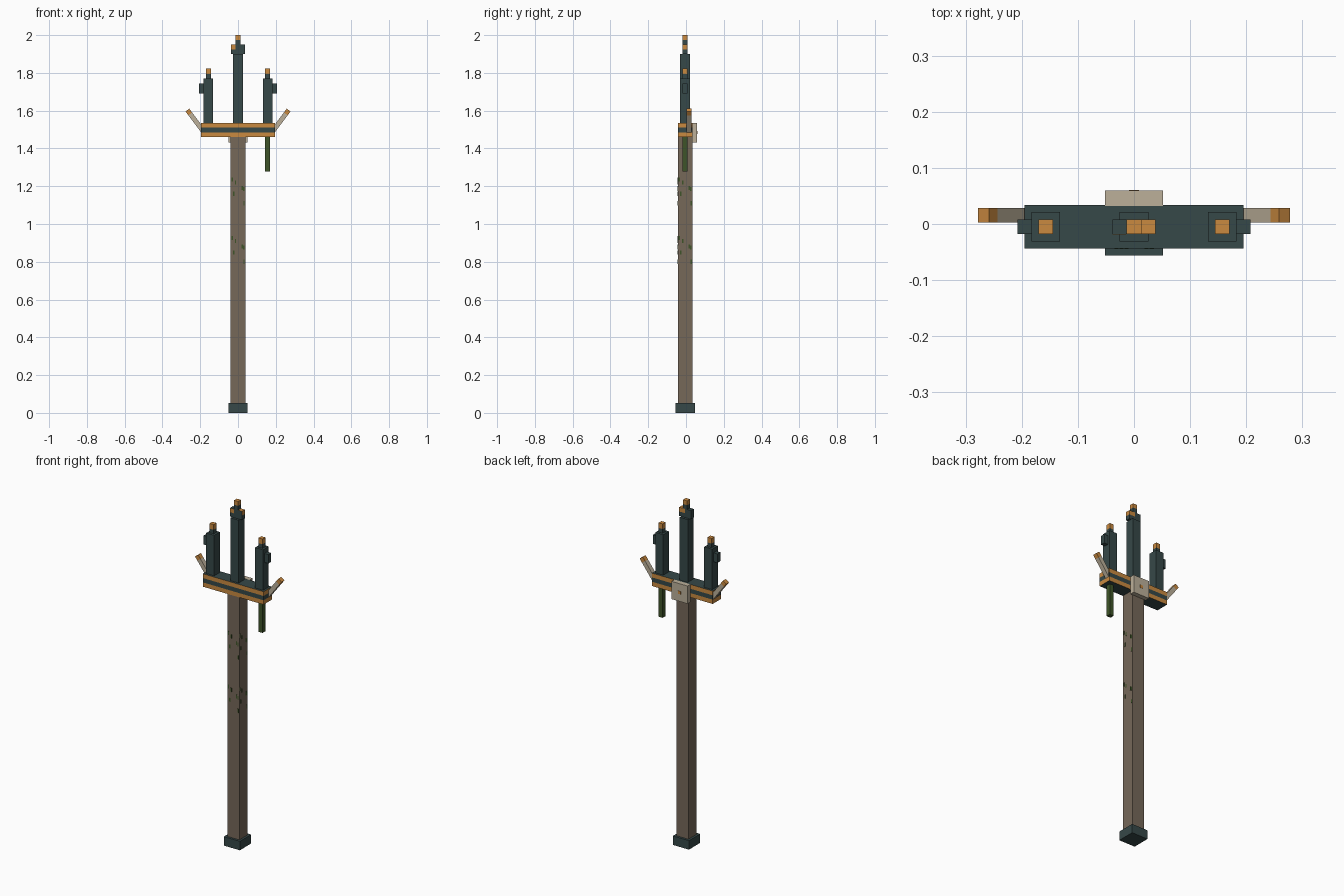
import bpy
import bmesh
import math
from mathutils import Matrix, Vector

cube = bpy.data.objects.get("Cube")
if cube:
    bpy.data.objects.remove(cube, do_unlink=True)

YC = -0.005  # shared depth centre of the shaft and tines


def material(name, rgb):
    linear = [((c / 255 + 0.055) / 1.055) ** 2.4 for c in rgb] + [1.0]
    mat = bpy.data.materials.new(name)
    mat.use_nodes = True
    mat.diffuse_color = linear
    mat.node_tree.nodes["Principled BSDF"].inputs["Base Color"].default_value = linear
    return mat


TEAL = material("dark teal", (54, 72, 72))
ORANGE = material("copper orange", (202, 138, 64))
TAN = material("pale tan", (188, 176, 154))
WOOD = material("weathered wood", (118, 104, 89))
GREEN = material("moss green", (62, 84, 40))


def box(name, center, size, mats, cuts=(), rule=None):
    """Box with optional horizontal cuts; rule(face centre, normal) picks a material.
    Cut heights and face centres are measured from the box centre."""
    bm = bmesh.new()
    bmesh.ops.create_cube(bm, size=1.0, matrix=Matrix.Diagonal((*size, 1.0)))
    for z in cuts:
        geom = bm.verts[:] + bm.edges[:] + bm.faces[:]
        bmesh.ops.bisect_plane(bm, geom=geom, plane_co=(0, 0, z), plane_no=(0, 0, 1))
    bm.normal_update()
    for face in bm.faces:
        if rule:
            face.material_index = int(rule(face.calc_center_median(), face.normal))
    mesh = bpy.data.meshes.new(name)
    bm.to_mesh(mesh)
    bm.free()
    for mat in mats:
        mesh.materials.append(mat)
    obj = bpy.data.objects.new(name, mesh)
    obj.location = center
    bpy.context.collection.objects.link(obj)
    return obj


def upper(z):
    return lambda c, n: c.z > z


# Shaft and foot
box("foot", (0, YC, 0.026), (0.103, 0.103, 0.052), [TEAL])
box("shaft", (0, YC, 0.755), (0.077, 0.077, 1.41), [WOOD])

# Moss flecks on the front and left faces of the shaft
for i, base in enumerate((0.80, 1.11)):
    for j, (u, dz) in enumerate(((-0.031, 0.125), (-0.022, 0.05), (0.022, 0.08),
                                 (0.032, 0.0), (-0.013, 0.11), (0.031, 0.075))):
        box(f"front_moss_{i}_{j}", (u, YC - 0.0385, base + dz), (0.007, 0.002, 0.022), [GREEN])
        box(f"side_moss_{i}_{j}", (0.0385, YC + u, base + dz), (0.002, 0.007, 0.022), [GREEN])

# Crossbar with two orange bands, dark on top and underneath
box("crossbar", (0, YC, 1.4975), (0.39, 0.077, 0.075), [TEAL, ORANGE], (-0.0125, 0.0125),
    lambda c, n: abs(n.z) < 0.5 and abs(c.z) > 0.013)

# Rear plate with a rivet
box("rear_plate", (0, 0.046, 1.484), (0.103, 0.027, 0.103), [TAN])
box("rear_rivet", (0, 0.0595, 1.484), (0.017, 0.003, 0.017), [ORANGE])

# Centre tine with its cap and tip
box("center_tine", (0, YC, 1.7175), (0.052, 0.052, 0.365), [TEAL])
box("cap_right", (-0.019, YC, 1.925), (0.038, 0.026, 0.05), [TEAL])
box("cap_right_inlay", (-0.026, YC - 0.013, 1.937), (0.024, 0.002, 0.024), [ORANGE])
box("cap_left", (0.019, YC, 1.925), (0.038, 0.026, 0.05), [TEAL, ORANGE], (0.0,),
    lambda c, n: c.z > 0 and n.y > -0.5)
box("center_tip", (0, YC, 1.975), (0.026, 0.026, 0.05), [TEAL, ORANGE], (0.0,), upper(0))

# Side tines, nubs, tips and slanted barbs
for side, s in (("left", 1), ("right", -1)):
    box(f"{side}_tine", (s * 0.157, YC, 1.6525), (0.051, 0.052, 0.235), [TEAL])
    box(f"{side}_nub", (s * 0.194, YC, 1.718), (0.027, 0.026, 0.052), [TEAL])
    box(f"{side}_tip", (s * 0.157, YC, 1.797), (0.026, 0.026, 0.054),
        [TEAL, ORANGE], (-0.003,), upper(-0.003))
    tilt = math.radians(37) * s
    barb_end = Vector((s * 0.268, 0.0155, 1.603))
    axis = Vector((math.sin(tilt), 0, math.cos(tilt)))
    barb = box(f"{side}_barb", barb_end - axis * 0.07, (0.025, 0.026, 0.14),
               [TAN, ORANGE], (0.045,), upper(0.045))
    barb.rotation_euler.y = tilt

# Hanging green rod under the left tine
box("hanging_rod", (0.157, YC, 1.37), (0.026, 0.026, 0.182), [GREEN])
